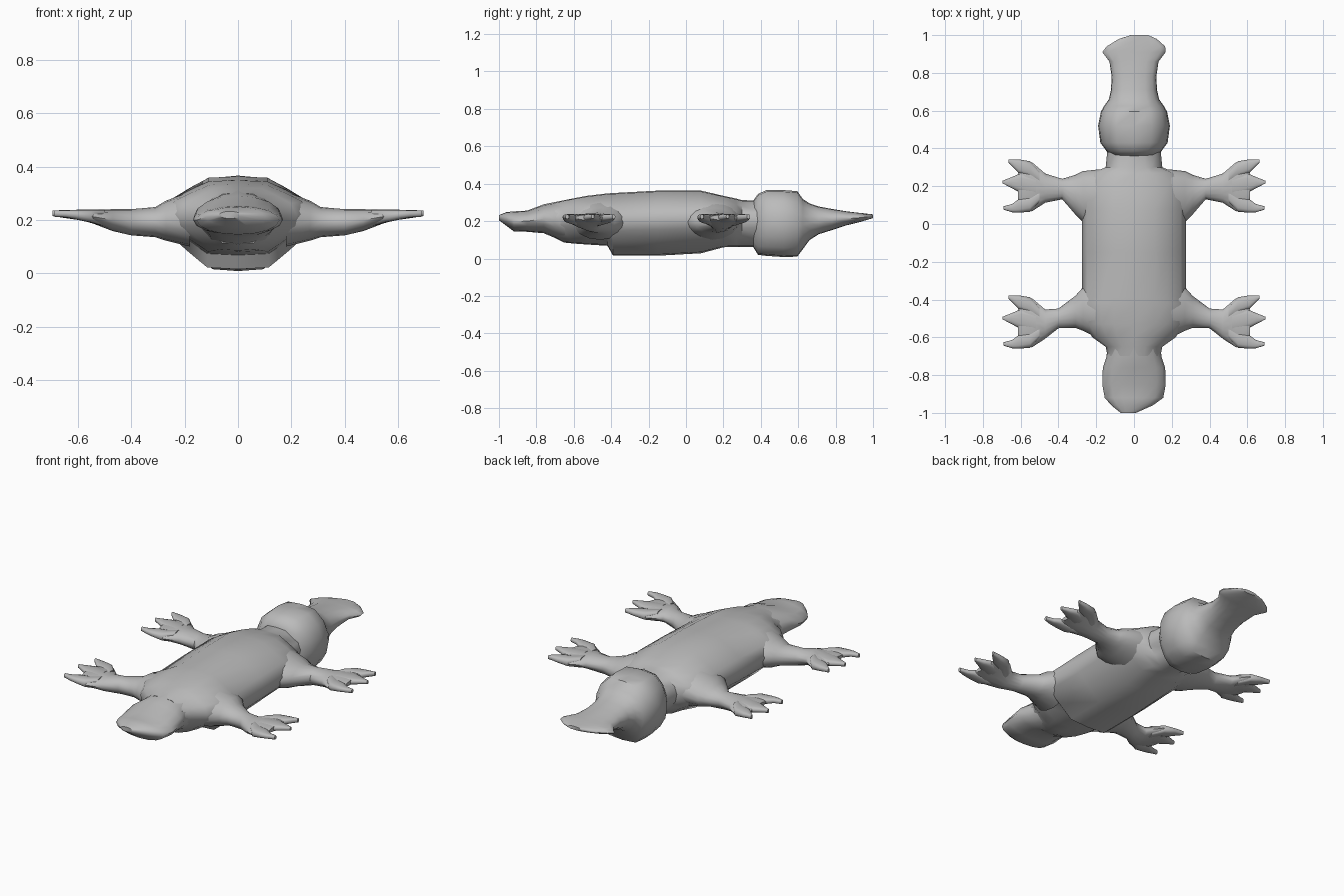
import bpy, bmesh, math

fur = bpy.data.materials.new("plain grey")
fur.diffuse_color = (0.5, 0.5, 0.5, 1)

# Half cross-sections running from top to bottom: (half-width factor, height -1..1)
BODY = [(0, 1), (.4, .97), (.65, .75), (.9, .5), (1, .15), (.94, -.2), (.72, -.55), (.42, -.96), (0, -1)]
ROUND = [(math.sin(a) if 0 < i < 8 else 0, math.cos(a)) for i in range(9) for a in [math.pi * i / 8]]
HEAD = [(0, 1), (.5, .95), (.82, .66), (.97, .3), (1, -.05), (.93, -.4), (.75, -.72), (.5, -.96), (0, -1)]
FLAT = [(0, 1), (.5, .95), (.8, .75), (.95, .4), (1, 0), (.95, -.4), (.8, -.75), (.5, -.95), (0, -1)]


def loft(name, stations, section, axis="y", side=1):
    """Skin rings given as (position, centre, half width, top, bottom)."""
    bm = bmesh.new()
    outline = section + [(-u, v) for u, v in section[-2:0:-1]]
    rings = []
    for pos, mid, half, top, bot in stations:
        ring = []
        for u, v in outline:
            w = mid + u * half
            z = (top + bot) / 2 + v * (top - bot) / 2
            co = (w, pos, z) if axis == "y" else (side * pos, w, z)
            ring.append(bm.verts.new(co))
        rings.append(ring)
    n = len(outline)
    for a, b in zip(rings, rings[1:]):
        for i in range(n):
            bm.faces.new((a[i], a[(i + 1) % n], b[(i + 1) % n], b[i]))
    bm.faces.new(rings[0])
    bm.faces.new(rings[-1])
    bmesh.ops.recalc_face_normals(bm, faces=bm.faces)
    mesh = bpy.data.meshes.new(name)
    bm.to_mesh(mesh)
    bm.free()
    mesh.materials.append(fur)
    obj = bpy.data.objects.new(name, mesh)
    bpy.context.collection.objects.link(obj)
    bpy.ops.object.select_all(action="DESELECT")
    obj.select_set(True)
    bpy.context.view_layer.objects.active = obj
    bpy.ops.object.shade_smooth_by_angle(angle=math.radians(45))


# Long flat-backed trunk with a stepped belly and short neck
loft("body", [
    (-.70, 0, .14, .300, .110), (-.65, 0, .150, .312, .085), (-.60, 0, .220, .322, .080),
    (-.53, 0, .265, .335, .075), (-.42, 0, .275, .348, .068), (-.39, 0, .275, .350, .015),
    (-.15, 0, .275, .363, .015), (.08, 0, .275, .363, .028), (.20, 0, .274, .335, .060),
    (.27, 0, .225, .320, .062), (.30, 0, .150, .312, .062), (.40, 0, .140, .310, .062)], BODY)

# Paddle tail
loft("tail", [
    (-1.0, -.03, .04, .232, .205), (-.96, -.01, .11, .248, .175), (-.92, 0, .155, .252, .145),
    (-.85, 0, .168, .256, .143), (-.76, 0, .165, .290, .135), (-.70, 0, .145, .302, .110),
    (-.62, 0, .140, .318, .085)], ROUND)

# Rounded head running straight into a flat, flared bill
loft("head_and_bill", [
    (.36, 0, .115, .310, .060), (.385, 0, .145, .345, .020), (.43, 0, .178, .366, .014),
    (.52, 0, .190, .366, .008), (.595, 0, .175, .360, .010), (.625, 0, .158, .318, .050),
    (.66, 0, .133, .295, .098), (.71, 0, .122, .278, .130), (.78, 0, .118, .265, .152),
    (.86, 0, .130, .252, .178), (.91, 0, .168, .246, .190), (.94, .01, .155, .243, .198),
    (.98, .02, .100, .238, .210), (1.0, .03, .045, .236, .216)], HEAD)

# Legs: stations along x, each ending in a webbed foot
LEGS = {
    "front": (0, [(.18, .14, .150, .305, .100), (.27, .145, .135, .270, .122),
                  (.31, .155, .105, .248, .135), (.38, .185, .054, .240, .142)]),
    "back": (-.72, [(.18, .26, .150, .305, .100), (.27, .270, .115, .272, .122),
                    (.31, .255, .085, .248, .135), (.40, .220, .052, .240, .142)]),
}
FOOT = [(.47, .190, .077, .240, .158), (.54, .197, .130, .238, .185), (.58, .200, .125, .236, .197),
        (.615, .200, .070, .234, .205)]
TOES = [
    [(.50, .245, .035, .238, .175), (.55, .290, .042, .238, .190), (.61, .306, .036, .237, .202),
     (.645, .324, .018, .236, .209), (.665, .334, .008, .235, .212)],
    [(.52, .200, .060, .239, .182), (.60, .217, .052, .238, .200), (.65, .219, .028, .237, .207),
     (.695, .222, .007, .235, .214)],
    [(.50, .150, .035, .238, .175), (.55, .107, .042, .238, .190), (.61, .096, .036, .237, .202),
     (.645, .084, .022, .236, .209), (.69, .085, .009, .235, .212)],
]
for place, (shift, leg) in LEGS.items():
    for hand, side in (("right", 1), ("left", -1)):
        loft(f"{place}_{hand}_leg", [(x, y + shift, h, t, b) for x, y, h, t, b in leg + FOOT],
             ROUND, "x", side)
        for i, toe in enumerate(TOES):
            loft(f"{place}_{hand}_toe_{i + 1}", [(x, y + shift, h, t, b) for x, y, h, t, b in toe],
                 FLAT, "x", side)
